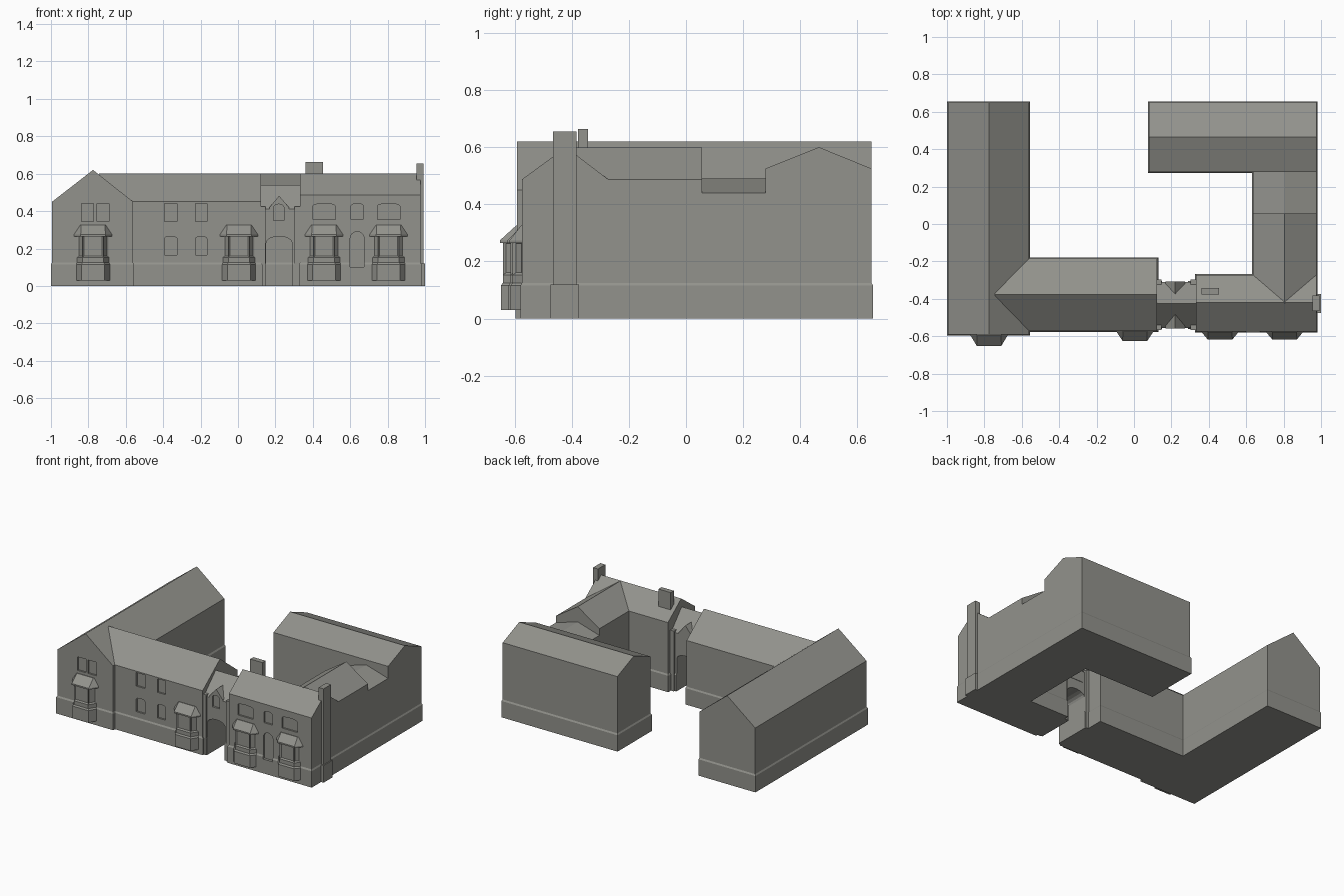
import bpy, bmesh, math

if "Cube" in bpy.data.objects:
    bpy.data.objects.remove(bpy.data.objects["Cube"])

stone = bpy.data.materials.new("warm_grey_stone")
stone.diffuse_color = (0.29, 0.29, 0.265, 1)
stone.use_nodes = True
stone.node_tree.nodes["Principled BSDF"].inputs["Base Color"].default_value = stone.diffuse_color
LIP = 0.006  # how far the plinth stands out from the wall


def finish(bm, name):
    bmesh.ops.recalc_face_normals(bm, faces=bm.faces[:])
    mesh = bpy.data.meshes.new(name)
    bm.to_mesh(mesh)
    bm.free()
    mesh.materials.append(stone)
    ob = bpy.data.objects.new(name, mesh)
    bpy.context.collection.objects.link(ob)
    return ob


def loft(bm, loops, cap_top=True):
    """Skin a stack of equal loops and close the ends."""
    rings = [[bm.verts.new(p) for p in lp] for lp in loops]
    n = len(rings[0])
    bm.faces.new(rings[0][::-1])
    for a, b in zip(rings, rings[1:]):
        for i in range(n):
            j = (i + 1) % n
            bm.faces.new((a[i], a[j], b[j], b[i]))
    if cap_top:
        bm.faces.new(rings[-1])
    return rings[-1]


def rect(x0, x1, y0, y1, z, inset=0.0):
    x0, x1, y0, y1 = x0 + inset, x1 - inset, y0 + inset, y1 - inset
    return [(x0, y0, z), (x1, y0, z), (x1, y1, z), (x0, y1, z)]


def box(name, x0, x1, y0, y1, z0, z1):
    bm = bmesh.new()
    loft(bm, [rect(x0, x1, y0, y1, z0), rect(x0, x1, y0, y1, z1)])
    return finish(bm, name)


def house(name, x0, x1, y0, y1, eaves, ridge, axis, mid):
    """Range with chamfered plinth, walls and a gabled roof along the axis."""
    bm = bmesh.new()
    c = loft(bm, [rect(x0, x1, y0, y1, 0), rect(x0, x1, y0, y1, 0.115),
                  rect(x0, x1, y0, y1, 0.125, LIP),
                  rect(x0, x1, y0, y1, eaves, LIP)], cap_top=False)
    if axis == "x":
        a = bm.verts.new((x0 + LIP, mid, ridge))
        b = bm.verts.new((x1 - LIP, mid, ridge))
    else:
        c = c[1:] + c[:1]
        a = bm.verts.new((mid, y0 + LIP, ridge))
        b = bm.verts.new((mid, y1 - LIP, ridge))
    for f in ((c[0], c[1], b, a), (c[2], c[3], a, b), (c[1], c[2], b), (c[3], c[0], a)):
        bm.faces.new(f)
    return finish(bm, name)


def opening(bm, cx, w, z0, z1, rise, y0, y1):
    """Cutter prism with a flat or arched head."""
    pts = [(cx - w / 2, z0), (cx + w / 2, z0)]
    if rise:
        for i in range(9):
            t = math.pi * i / 8
            pts.append((cx + w / 2 * math.cos(t), z1 - rise + rise * math.sin(t)))
    else:
        pts += [(cx + w / 2, z1), (cx - w / 2, z1)]
    loft(bm, [[(x, y0, z) for x, z in pts], [(x, y1, z) for x, z in pts]])


# Main ranges
left_wing = house("left_wing", -1.0, -0.555, -0.597, 0.655, 0.45, 0.62, "y", -0.775)
front_range = house("front_range", -0.75, 0.13, -0.577, -0.178, 0.45, 0.60, "x", -0.377)
right_front = house("right_front_range", 0.325, 0.981, -0.58, -0.266, 0.487, 0.60, "x", -0.42)
house("right_wing", 0.63, 0.981, -0.43, 0.062, 0.487, 0.598, "y", 0.805)
house("low_link", 0.63, 0.981, 0.03, 0.30, 0.44, 0.49, "y", 0.805)
house("rear_range", 0.075, 0.981, 0.273, 0.655, 0.525, 0.60, "x", 0.465)

# Gatehouse with small gables front and back
gate = house("gatehouse", 0.115, 0.34, -0.561, -0.304, 0.41, 0.54, "x", -0.425)
gables = []
for name, y0, y1 in (("gate_front_gable", -0.558, -0.44), ("gate_rear_gable", -0.41, -0.307)):
    outline = [(0.168, 0.33), (0.272, 0.33), (0.272, 0.42), (0.22, 0.482), (0.168, 0.42)]
    bm = bmesh.new()
    loft(bm, [[(x, y, z) for x, z in outline] for y in (y0, y1)])
    gables.append(finish(bm, name))
for side, x0, x1 in (("left", 0.12, 0.148), ("right", 0.302, 0.335)):
    box("gate_pier_" + side, x0, x1, -0.566, -0.296, 0, 0.425)

# Recessed windows, door and carriage arch
bm = bmesh.new()
openings = [  # centre x, width, bottom, top, head rise, wall y
    (-0.805, 0.065, 0.345, 0.44, 0, -0.591), (-0.722, 0.065, 0.345, 0.44, 0, -0.591),
    (-0.36, 0.068, 0.345, 0.44, 0, -0.571), (-0.197, 0.06, 0.345, 0.44, 0, -0.571),
    (-0.36, 0.068, 0.165, 0.265, 0.012, -0.571), (-0.197, 0.06, 0.165, 0.265, 0.012, -0.571),
    (0.46, 0.12, 0.355, 0.44, 0.012, -0.574), (0.637, 0.065, 0.355, 0.44, 0.012, -0.574),
    (0.805, 0.12, 0.355, 0.44, 0.012, -0.574), (0.637, 0.075, 0.10, 0.29, 0.037, -0.574),
    (0.218, 0.056, 0.35, 0.437, 0.02, -0.556),
]
for cx, w, z0, z1, rise, wall in openings:
    opening(bm, cx, w, z0, z1, rise, wall - 0.05, wall + 0.012)
opening(bm, 0.22, 0.138, -0.05, 0.265, 0.035, -0.7, -0.2)
cutter = finish(bm, "opening_cutter")
cutter.hide_render = True
cutter.hide_viewport = True
cutter.display_type = "WIRE"
for ob in (left_wing, front_range, right_front, gate, gables[0]):
    mod = ob.modifiers.new("openings", "BOOLEAN")
    mod.operation = "DIFFERENCE"
    mod.solver = "EXACT"
    mod.object = cutter


# Bay windows
def bay_loop(cx, wall, back, front, depth, z):
    half = [(-back, 0.02), (-back, 0), (-front, -depth)]
    pts = half + [(-x, y) for x, y in half[::-1]]
    return [(cx + x, wall + y, z) for x, y in pts]


bays = [("left_wing", -0.775, -0.591, 0.057), ("front_range", 0.005, -0.571, 0.051),
        ("right_front_left", 0.46, -0.574, 0.040), ("right_front_right", 0.805, -0.574, 0.040)]
for name, cx, wall, d in bays:
    levels = [(0.093, 0.062, d, 0.03), (0.093, 0.062, d, 0.115),
              (0.086, 0.056, d - 0.007, 0.125), (0.086, 0.056, d - 0.007, 0.152),
              (0.086, 0.056, d - 0.007, 0.272)]
    bm = bmesh.new()
    loft(bm, [bay_loop(cx, wall, *lv) for lv in levels])
    bmesh.ops.recalc_face_normals(bm, faces=bm.faces[:])
    panes = [f for f in bm.faces
             if 0.2 < f.calc_center_median().z < 0.25 and f.normal.y < -0.1]
    bmesh.ops.inset_individual(bm, faces=panes, thickness=0.012, depth=-0.008)
    finish(bm, name + "_bay")
    roof = [(0.102, 0.066, d + 0.003, 0.264), (0.102, 0.066, d + 0.003, 0.274),
            (0.068, 0.064, 0.004, 0.325)]
    bm = bmesh.new()
    loft(bm, [bay_loop(cx, wall, *lv) for lv in roof])
    finish(bm, name + "_bay_roof")

# Chimneys
box("ridge_chimney", 0.36, 0.455, -0.378, -0.343, 0.50, 0.663)
box("end_chimney_base", 0.95, 1.0, -0.475, -0.375, 0, 0.12)
box("end_chimney_shaft", 0.955, 0.993, -0.465, -0.383, 0.10, 0.655)
